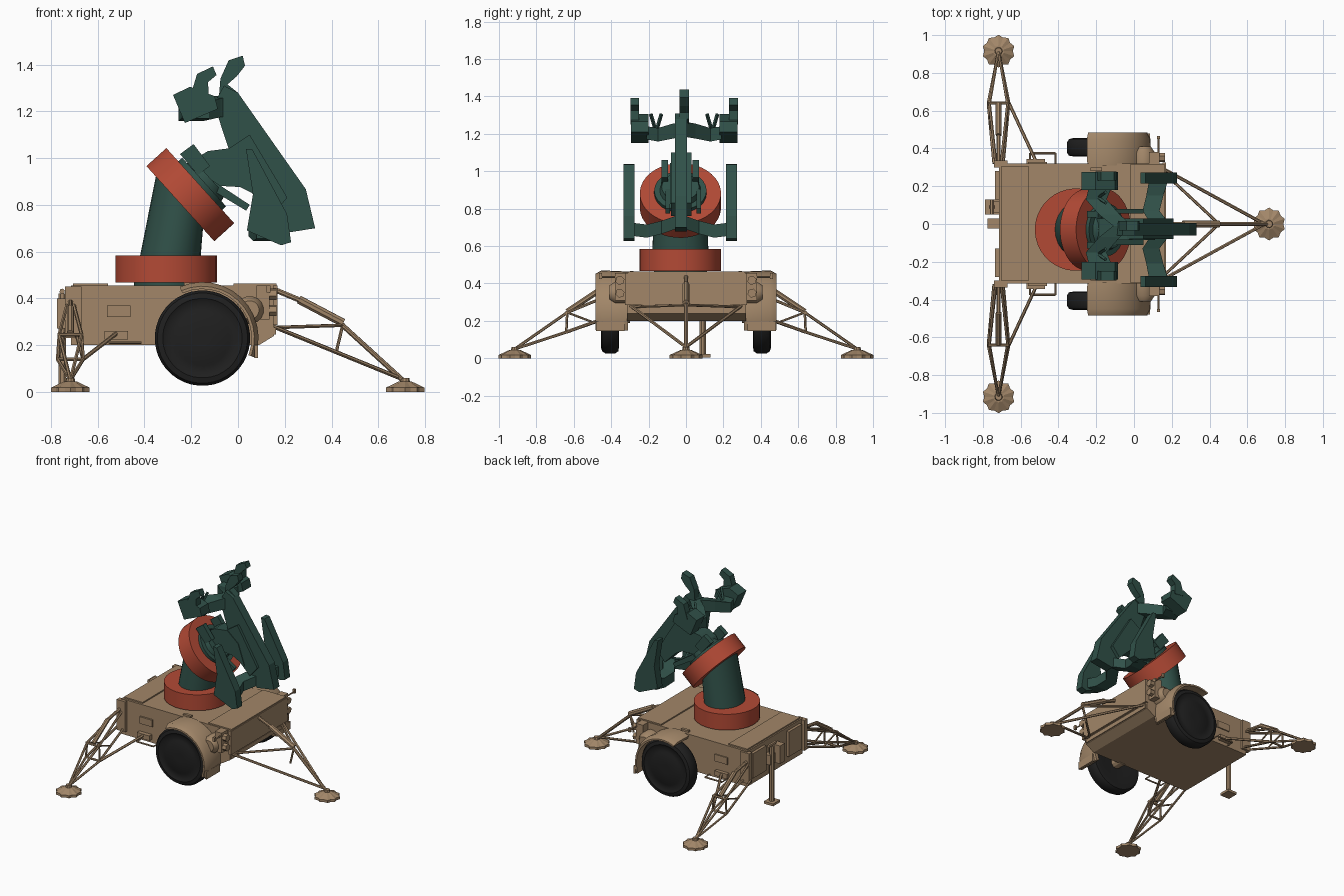
import bpy, bmesh, math
from mathutils import Vector as V


def mat(name, c):
    m = bpy.data.materials.new(name)
    m.diffuse_color = (*c, 1)
    return m


TAN = mat("tan_paint", (0.36, 0.24, 0.14))
RED = mat("red_paint", (0.45, 0.068, 0.036))
GREEN = mat("dark_green_paint", (0.03, 0.082, 0.066))
BLACK = mat("black_rubber", (0.014, 0.014, 0.014))


def loft(name, rings, m, smooth=False):
    """Bridge a list of equal-length vertex rings and cap both ends."""
    bm = bmesh.new()
    vs = [[bm.verts.new(p) for p in r] for r in rings]
    n = len(vs[0])
    for a, b in zip(vs, vs[1:]):
        for i in range(n):
            j = (i + 1) % n
            bm.faces.new((a[i], a[j], b[j], b[i]))
    bm.faces.new(vs[0])
    bm.faces.new(vs[-1])
    bmesh.ops.recalc_face_normals(bm, faces=bm.faces[:])
    me = bpy.data.meshes.new(name)
    bm.to_mesh(me)
    bm.free()
    me.materials.append(m)
    ob = bpy.data.objects.new(name, me)
    bpy.context.collection.objects.link(ob)
    if smooth:
        bpy.ops.object.select_all(action='DESELECT')
        ob.select_set(True)
        bpy.context.view_layer.objects.active = ob
        bpy.ops.object.shade_smooth_by_angle(angle=math.radians(35))
    return ob


def plate(name, pts, y0, y1, m):
    return loft(name, [[(x, y, z) for x, z in pts] for y in (y0, y1)], m)


def box(name, x0, x1, y0, y1, z0, z1, m):
    return plate(name, [(x0, z0), (x1, z0), (x1, z1), (x0, z1)], y0, y1, m)


def lathe(name, origin, axis, prof, m, n=36, smooth=True, star=1.0):
    """Spin (radius, distance along axis) pairs round an axis."""
    d = V(axis).normalized()
    u = d.orthogonal().normalized()
    w = d.cross(u)
    rings = []
    for r, t in prof:
        ring = []
        for i in range(n):
            a = 2 * math.pi * (i + 0.5) / n
            k = r * (star if i % 2 else 1)
            ring.append(V(origin) + d * t + (u * math.cos(a) + w * math.sin(a)) * k)
        rings.append(ring)
    return loft(name, rings, m, smooth)


def rod(name, a, b, r, m=TAN, n=6):
    d = V(b) - V(a)
    return lathe(name, a, d, [(r, 0), (r, d.length)], m, n, False)


def bar(name, secs, m):
    """Box-section bar through (x, y, z, half_x, half_z) stations along y."""
    return loft(name, [[(x - h, y, z - k), (x + h, y, z - k), (x + h, y, z + k), (x - h, y, z + k)]
                       for x, y, z, h, k in secs], m)


# trailer body
plate("trailer_body", [(-0.715, 0.2), (0.09, 0.2), (0.155, 0.24), (0.155, 0.455), (-0.715, 0.455)], -0.315, 0.32, TAN)
box("rear_deck_lid", -0.705, -0.555, -0.3, 0.305, 0.45, 0.464, TAN)
box("front_deck_lid", -0.02, 0.165, -0.31, 0.315, 0.45, 0.464, TAN)
box("end_panel", 0.15, 0.17, -0.325, 0.325, 0.285, 0.455, TAN)
box("end_lower_rail", 0.15, 0.162, -0.31, 0.31, 0.245, 0.275, TAN)
for s in (1, -1):
    def y(a, b):
        return (s * a, s * b)
    box("end_door", -0.735, -0.71, *y(0.13, 0.28), 0.25, 0.43, TAN)
    box("side_hatch", -0.56, -0.46, *y(0.31, 0.328), 0.32, 0.37, TAN)
    box("leg_mount", -0.74, -0.67, *y(0.3, 0.335), 0.23, 0.45, TAN)
    box("brace_mount", -0.57, -0.47, *y(0.31, 0.345), 0.225, 0.26, TAN)
    box("deck_handle", -0.23, -0.17, *y(0.28, 0.3), 0.45, 0.468, TAN)
    # step loop
    rod("step_side", (-0.55, s * 0.3, 0.21), (-0.55, s * 0.375, 0.21), 0.005)
    rod("step_side", (-0.415, s * 0.3, 0.21), (-0.415, s * 0.375, 0.21), 0.005)
    rod("step_edge", (-0.55, s * 0.375, 0.21), (-0.415, s * 0.375, 0.21), 0.006)
    # lamps and marker rod
    box("lamp_bracket", 0.08, 0.135, *y(0.3, 0.38), 0.31, 0.455, TAN)
    for z in (0.417, 0.348):
        lathe("lamp", (0.13, s * 0.353, z), (1, 0, 0), [(0.025, 0), (0.025, 0.035)], TAN, 6, False)
    rod("marker_rod", (0.13, s * 0.32, 0.435), (0.13, s * 0.455, 0.435), 0.005)
    box("marker_knob", 0.122, 0.138, *y(0.45, 0.465), 0.425, 0.455, TAN)
    # wheel
    lathe("wheel", (-0.152, 0, 0.23), (0, s, 0),
          [(0.1, 0.37), (0.17, 0.358), (0.193, 0.362), (0.204, 0.378), (0.204, 0.432), (0.193, 0.449),
           (0.17, 0.455), (0.155, 0.447), (0.12, 0.447), (0.11, 0.452), (0.03, 0.452)], BLACK, 40)
    rod("axle", (-0.152, s * 0.3, 0.23), (-0.152, s * 0.38, 0.23), 0.04, TAN, 12)
    # fender wraps the top and one side of the wheel
    rings = []
    for i in range(13):
        a = math.radians(114 - i * 11.2)
        sec = [(0.21, 0.31), (0.234, 0.31), (0.24, 0.45), (0.222, 0.485), (0.21, 0.485), (0.213, 0.46)]
        rings.append([(-0.152 + r * math.cos(a), s * yy, 0.23 + r * math.sin(a)) for r, yy in sec])
    loft("fender", rings, TAN, True)
    box("mud_flap", 0.07, 0.085, *y(0.33, 0.48), 0.145, 0.2, TAN)
    lathe("fender_canister", (0.05, s * 0.31, 0.35), (0, s, 0), [(0.06, 0), (0.06, 0.07), (0.04, 0.1)], TAN, 16)

# hitch and jack stand on the left end
box("hitch_block", -0.775, -0.71, -0.025, 0.03, 0.27, 0.4, TAN)
rod("jack_post", (-0.752, 0.09, 0.02), (-0.752, 0.09, 0.42), 0.018, TAN, 8)
rod("jack_crank", (-0.752, 0.05, 0.43), (-0.752, 0.13, 0.43), 0.012)
box("jack_bracket", -0.76, -0.71, 0.06, 0.12, 0.29, 0.36, TAN)
box("jack_foot", -0.79, -0.715, 0.05, 0.13, 0.005, 0.022, TAN)


# outrigger feet
def foot(x, yy):
    lathe("outrigger_foot", (x, yy, 0), (0, 0, 1),
          [(0.087, 0), (0.087, 0.018), (0.03, 0.044)], TAN, 20, False, 0.87)
    lathe("foot_hub", (x, yy, 0.02), (0, 0, 1), [(0.025, 0), (0.018, 0.04)], TAN, 10, False)


for s in (1, -1):
    c = -0.717
    foot(c, s * 0.915)
    A = (c, s * 0.915, 0.05)
    for k in (1, -1):
        U = (c + k * 0.048, s * 0.635, 0.245)
        M = (c + k * 0.055, s * 0.64, 0.14)
        rod("leg_upper_tube", A, U, 0.008)
        rod("leg_top_link", U, (c + k * 0.015, s * 0.33, 0.37), 0.008)
        rod("leg_lower_tube", A, M, 0.008)
        rod("leg_root_tube", M, (c + k * 0.025, s * 0.32, 0.25), 0.008)
        rod("leg_post", U, M, 0.007)
        rod("leg_web", U, (c + k * 0.04, s * 0.49, 0.19), 0.006)
    for z in (0.14, 0.245):
        rod("leg_cross_tube", (c - 0.055, s * 0.64, z), (c + 0.055, s * 0.64, z), 0.008)
    rod("leg_piston", (c, s * 0.635, 0.25), (c, s * 0.47, 0.36), 0.016, TAN, 8)
    rod("leg_piston_arm", (c, s * 0.47, 0.36), (c, s * 0.32, 0.385), 0.012, TAN, 8)
    rod("leg_side_brace", (c + 0.055, s * 0.64, 0.14), (-0.52, s * 0.335, 0.25), 0.009)
    # single leg braces
    rod("front_leg_side_tube", (0.15, s * 0.295, 0.28), (0.69, 0, 0.06), 0.009)
    rod("front_leg_inner_tube", (0.15, s * 0.28, 0.275), (0.45, 0, 0.285), 0.008)
foot(0.715, 0)
rod("front_leg_arm", (0.15, 0, 0.44), (0.27, 0, 0.39), 0.012, TAN, 8)
rod("front_leg_piston", (0.26, 0, 0.395), (0.45, 0, 0.295), 0.019, TAN, 8)
rod("front_leg_main_tube", (0.43, 0, 0.3), (0.71, 0, 0.045), 0.011, TAN, 8)
rod("front_leg_post", (0.45, 0, 0.295), (0.42, 0, 0.17), 0.007)

# turntable and column
yc = -0.03
lathe("turntable_base", (-0.303, yc, 0.45), (0, 0, 1), [(0.143, 0), (0.143, 0.03)], GREEN, 32)
lathe("lower_ring", (-0.307, yc, 0.468), (0, 0, 1), [(0.218, 0), (0.218, 0.115)], RED, 40)
ring0, ring1 = [], []
for i in range(24):
    a = 2 * math.pi * i / 24
    c, q = math.cos(a), math.sin(a)
    ring0.append((-0.29 + 0.13 * c, yc + 0.15 * q, 0.575))
    ring1.append((-0.25 + 0.15 * 0.67 * c, yc + 0.14 * q, 0.815 - 0.15 * 0.742 * c))
loft("column", [ring0, ring1], GREEN, True)
axis = V((0.742, 0, 0.67))
mid = V((-0.204, yc, 0.8435))
lathe("upper_ring", mid - axis * 0.0575, axis, [(0.217, 0), (0.217, 0.115)], RED, 40)
lathe("head_disc", mid + axis * 0.05, axis, [(0.14, 0), (0.14, 0.03), (0.11, 0.03), (0.1, 0.06)], GREEN, 24)

# head blocks and carrying arm
for y0 in (-0.13, 0.035):
    plate("head_block", [(-0.248, 1.017), (-0.19, 1.06), (-0.12, 0.966), (-0.171, 0.927)], y0, y0 + 0.035, GREEN)
    plate("arm_stay", [(-0.14, 0.88), (-0.11, 0.905), (0.05, 0.80), (0.035, 0.775)], y0 + 0.02, y0 + 0.045, GREEN)
plate("carrying_arm", [(-0.205, 0.96), (-0.18, 1.0), (-0.128, 1.03), (-0.026, 1.043), (0.06, 0.97), (0.11, 0.824),
                       (0.01, 0.876), (-0.13, 0.884)], -0.085, 0.03, GREEN)

# central launch beam with its hooked tip
plate("main_beam", [(-0.103, 1.232), (-0.06, 1.31), (0, 1.279), (0.29, 0.867), (0.33, 0.70), (0.193, 0.678),
                    (0.135, 0.8), (0.05, 0.888), (-0.04, 1.039)], -0.06, 0.005, GREEN)
plate("beam_hook", [(-0.085, 1.22), (-0.075, 1.34), (-0.04, 1.418), (0.02, 1.438), (0.03, 1.395), (-0.005, 1.35),
                    (-0.045, 1.315), (0.0, 1.279)], -0.035, 0.015, GREEN)
plate("beam_cheek", [(-0.04, 1.04), (0.05, 1.1), (0.2, 0.85), (0.21, 0.83), (0.15, 0.76), (0.05, 0.86)],
      -0.08, 0.03, GREEN)

for s in (1, -1):
    # upper spread arm, outer hook and small inner fork
    o = -0.01
    bar("upper_arm", [(-0.06, o, 1.225, 0.05, 0.04), (-0.13, o + s * 0.06, 1.215, 0.055, 0.04),
                      (-0.2, o + s * 0.14, 1.195, 0.055, 0.036), (-0.18, o + s * 0.2, 1.205, 0.06, 0.035)], GREEN)
    plate("upper_arm_block", [(-0.278, 1.27), (-0.205, 1.305), (-0.1, 1.265), (-0.086, 1.21), (-0.227, 1.15)],
          o + s * 0.19, o + s * 0.285, GREEN)
    plate("outer_hook", [(-0.205, 1.26), (-0.175, 1.36), (-0.107, 1.392), (-0.092, 1.355), (-0.128, 1.325),
                         (-0.125, 1.25)], o + s * 0.24, o + s * 0.288, GREEN)
    for k in (-1, 1):
        rod("inner_fork", (-0.19, o + s * 0.15, 1.21), (-0.15, o + s * 0.15 + k * 0.028, 1.305), 0.01, GREEN, 4)
    # lower cross arm and tapered side rail
    bar("lower_arm", [(0.16, yc, 0.735, 0.05, 0.035), (0.09, yc + s * 0.1, 0.70, 0.045, 0.035),
                      (0.11, yc + s * 0.18, 0.68, 0.045, 0.035), (0.13, yc + s * 0.26, 0.69, 0.05, 0.035)], GREEN)
    plate("side_rail", [(0.034, 1.039), (0.062, 1.036), (0.21, 0.76), (0.227, 0.64), (0.184, 0.627), (0.038, 0.69),
                        (0.064, 0.845)], yc + s * 0.245, yc + s * 0.303, GREEN)
